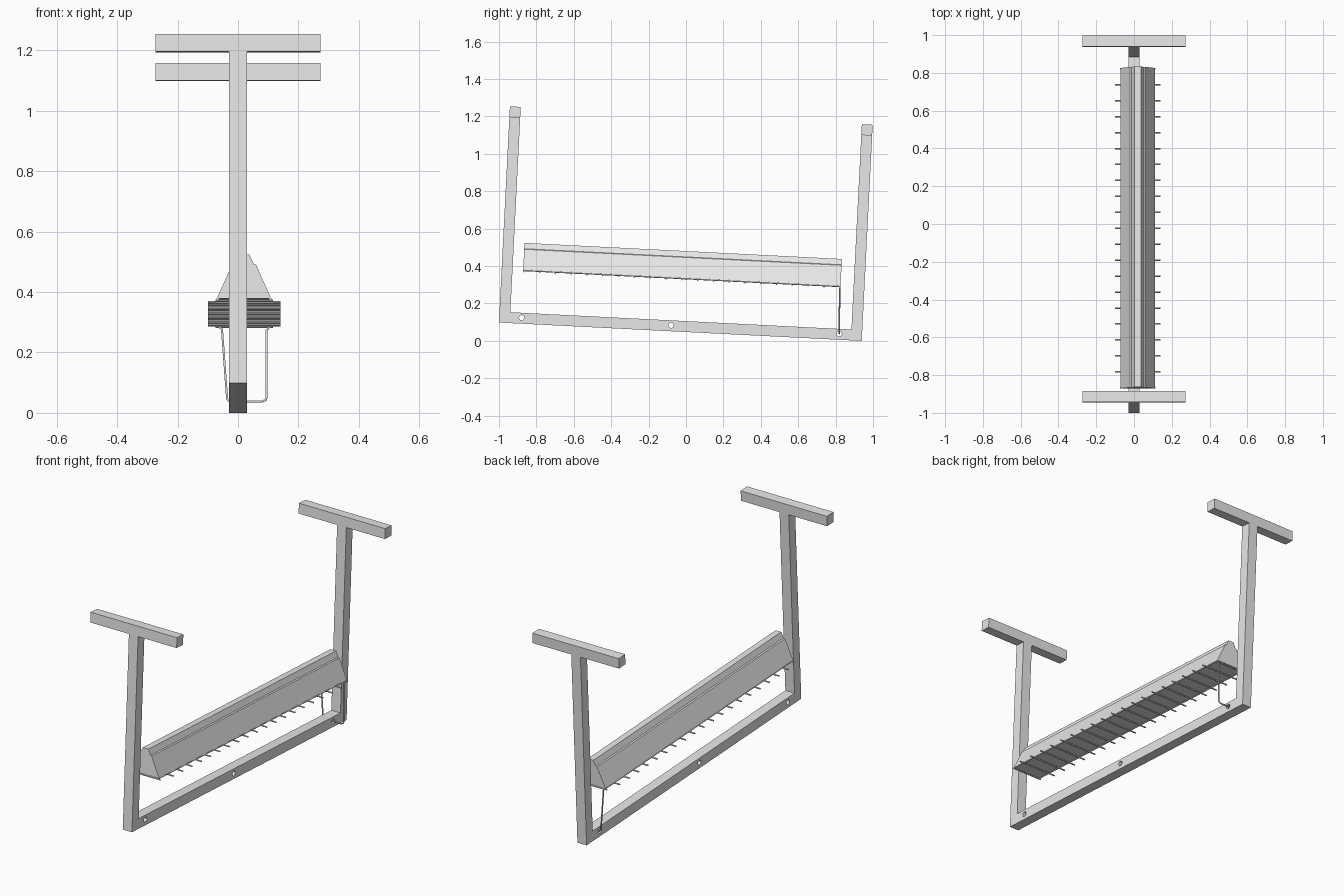
import bpy, bmesh, math
from mathutils import Matrix, Vector

if "Cube" in bpy.data.objects:
    bpy.data.objects.remove(bpy.data.objects["Cube"])

# Everything is built in a level frame (y along the beam, z up), then tilted
TILT = 0.0506
L, H, W = 1.942, 1.157, 0.058
FRAME = Matrix.Translation((0, -1, L * math.sin(TILT))) @ Matrix.Rotation(-TILT, 4, 'X')

grey = bpy.data.materials.new("light_grey")
grey.diffuse_color = (0.8, 0.8, 0.8, 1)
grey.use_nodes = True
grey.node_tree.nodes["Principled BSDF"].inputs["Base Color"].default_value = grey.diffuse_color


def finish(name, bm):
    bmesh.ops.recalc_face_normals(bm, faces=bm.faces)
    me = bpy.data.meshes.new(name)
    bm.to_mesh(me)
    bm.free()
    me.materials.append(grey)
    ob = bpy.data.objects.new(name, me)
    ob.matrix_world = FRAME
    bpy.context.collection.objects.link(ob)
    return ob


def extrude(name, points, vec):
    """Solid from a closed outline swept along vec."""
    bm = bmesh.new()
    face = bm.faces.new([bm.verts.new(p) for p in points])
    new = bmesh.ops.extrude_face_region(bm, geom=[face])["geom"]
    bmesh.ops.translate(bm, vec=vec, verts=[v for v in new if isinstance(v, bmesh.types.BMVert)])
    return finish(name, bm)


def add_rod(bm, a, b, r, sides=8):
    a, b = Vector(a), Vector(b)
    d = b - a
    m = Matrix.Translation((a + b) / 2) @ d.to_track_quat('Z', 'Y').to_matrix().to_4x4()
    bmesh.ops.create_cone(bm, cap_ends=True, segments=sides, radius1=r, radius2=r,
                          depth=d.length, matrix=m)


# U-shaped frame: two posts and the bottom beam in one outline
top = H - W
outline = [(0, 0), (L, 0), (L, top), (L - W, top), (L - W, W), (W, W), (W, top), (0, top)]
frame = extrude("frame", [(-W / 2, y, z) for y, z in outline], (W, 0, 0))

# Bolt holes through the beam
bm = bmesh.new()
for y in (0.12, 0.92, 1.82):
    add_rod(bm, (-0.1, y, 0.032), (0.1, y, 0.032), 0.014, 16)
cutter = finish("hole_cutter", bm)
cutter.hide_render = True
cutter.hide_viewport = True
cut = frame.modifiers.new("holes", 'BOOLEAN')
cut.object = cutter
cut.operation = 'DIFFERENCE'
cut.solver = 'EXACT'

# Crossbars on top of the posts
for name, y in (("front_crossbar", 0), ("back_crossbar", L - W)):
    extrude(name, [(-0.273, y, top), (-0.273, y + W, top),
                   (-0.273, y + W, H), (-0.273, y, H)], (0.546, 0, 0))

# Ridged trough cover, symmetric about x = CX
CX, Y0, Y1, BASE = 0.02, 0.115, 1.814, 0.286
half = [(0.09, 0), (0.04, 0.112), (0.032, 0.115), (0.018, 0.146)]
profile = half + [(-x, z) for x, z in reversed(half)]
extrude("ridge_cover", [(CX + x, Y0, BASE + z) for x, z in profile], (0, Y1 - Y0, 0))

# Wire rack under the cover: two long rails and the rungs
R = 0.004
bm = bmesh.new()
for s in (-1, 1):
    add_rod(bm, (CX + s * 0.087, Y0, BASE - 0.001), (CX + s * 0.087, Y1, BASE - 0.001), R)
N = 20
for i in range(N + 1):
    y = Y0 + 0.004 + (Y1 - Y0 - 0.008) * i / N
    w = 0.095 if i in (0, N) else 0.12
    add_rod(bm, (CX - w, y, BASE - 0.007), (CX + w, y, BASE - 0.007), R)
finish("wire_rack", bm)

# Wire hanger looped through the rear hole
path = [(-0.065, 1.81, 0.281), (-0.053, 1.81, 0.27), (-0.036, 1.82, 0.04), (-0.028, 1.82, 0.032),
        (0.08, 1.82, 0.032), (0.091, 1.82, 0.036), (0.095, 1.82, 0.047),
        (0.095, 1.81, 0.268), (0.107, 1.81, 0.281)]
curve = bpy.data.curves.new("wire_hanger", 'CURVE')
curve.dimensions = '3D'
curve.bevel_depth = R
curve.bevel_resolution = 1
curve.use_fill_caps = True
spline = curve.splines.new('POLY')
spline.points.add(len(path) - 1)
for pt, co in zip(spline.points, path):
    pt.co = (*co, 1)
curve.materials.append(grey)
hanger = bpy.data.objects.new("wire_hanger", curve)
hanger.matrix_world = FRAME
bpy.context.collection.objects.link(hanger)
